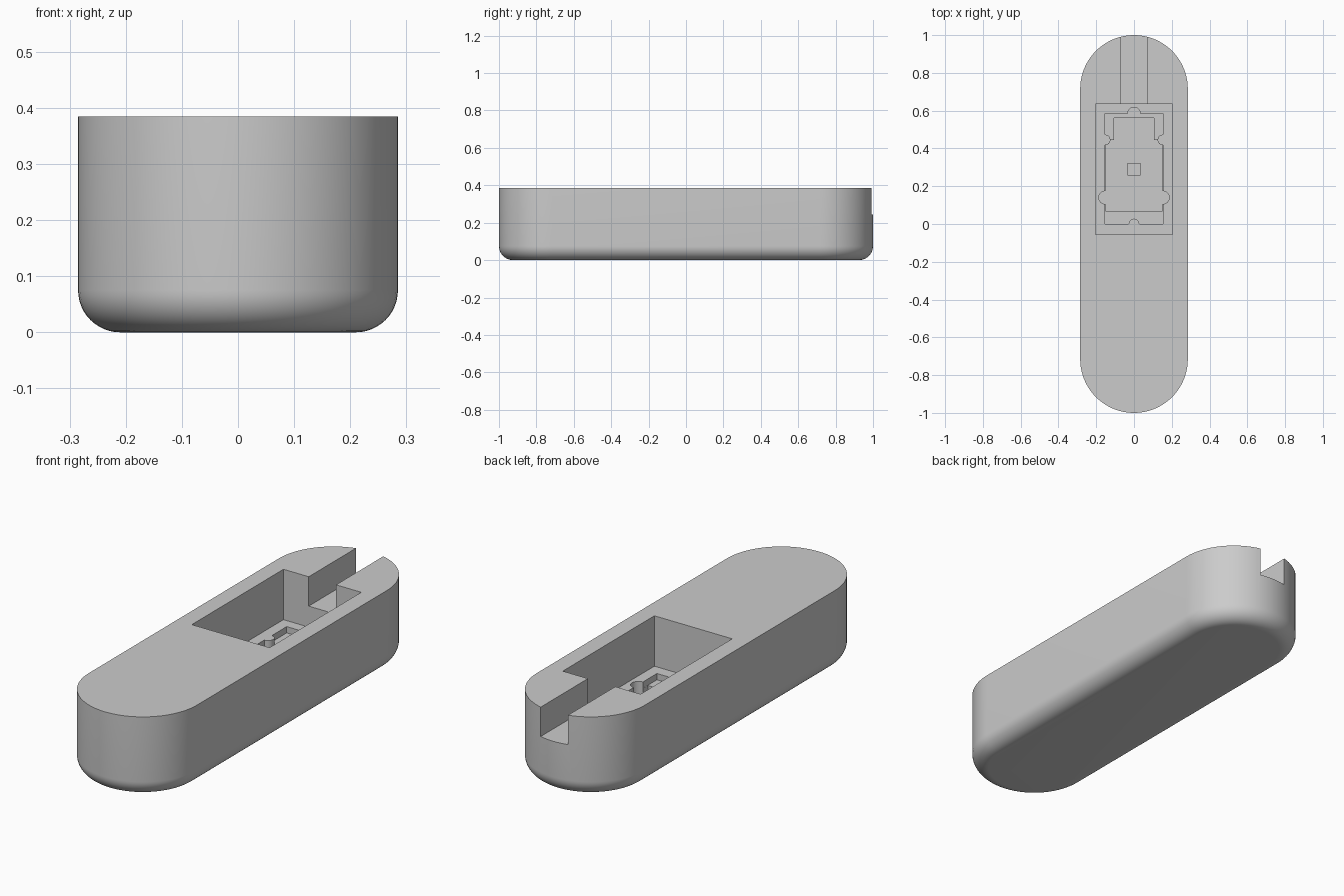
import bpy, bmesh, math
from mathutils import Matrix

cube = bpy.data.objects.get("Cube")
if cube:
    bpy.data.objects.remove(cube, do_unlink=True)

HALF_W, HALF_L, HEIGHT, FILLET = 0.285, 1.0, 0.385, 0.075
FLOOR, LEDGE, DEEP, OPEN = 0.145, 0.115, 0.085, 0.2

grey = bpy.data.materials.new("plain_grey")
grey.use_nodes = True
grey.diffuse_color = (0.6, 0.6, 0.6, 1)
grey.node_tree.nodes["Principled BSDF"].inputs["Base Color"].default_value = (0.6, 0.6, 0.6, 1)


def to_object(name, bm):
    bmesh.ops.recalc_face_normals(bm, faces=bm.faces)
    mesh = bpy.data.meshes.new(name)
    bm.to_mesh(mesh)
    bm.free()
    mesh.materials.append(grey)
    obj = bpy.data.objects.new(name, mesh)
    bpy.context.collection.objects.link(obj)
    return obj


def box(name, x, y0, y1, z0, z1):
    """Box centred on x = 0 with half width x."""
    bm = bmesh.new()
    place = Matrix.Translation((0, (y0 + y1) / 2, (z0 + z1) / 2))
    size = Matrix.Diagonal((2 * x, y1 - y0, z1 - z0, 1))
    bmesh.ops.create_cube(bm, size=1, matrix=place @ size)
    return to_object(name, bm)


def peg(name, x, y, r, z0, z1):
    bm = bmesh.new()
    bmesh.ops.create_cone(bm, cap_ends=True, segments=32, radius1=r, radius2=r,
                          depth=z1 - z0, matrix=Matrix.Translation((x, y, (z0 + z1) / 2)))
    return to_object(name, bm)


def combine(body, tool, operation):
    """Apply a boolean and remove the helper."""
    mod = body.modifiers.new(tool.name, 'BOOLEAN')
    mod.operation, mod.solver, mod.object = operation, 'EXACT', tool
    bpy.context.view_layer.objects.active = body
    bpy.ops.object.modifier_apply(modifier=mod.name)
    bpy.data.objects.remove(tool, do_unlink=True)


def stadium(radius, steps=40):
    """Outline with straight sides and half-round ends."""
    straight = HALF_L - HALF_W
    for end in (1, -1):
        for i in range(steps + 1):
            a = math.pi * i / steps
            yield end * radius * math.cos(a), end * (straight + radius * math.sin(a))


# Rounded body: stacked outlines follow the bottom fillet
bm = bmesh.new()
levels = []
for i in range(13):
    a = math.pi / 2 * i / 12
    levels.append((HALF_W - FILLET * (1 - math.sin(a)), FILLET * (1 - math.cos(a))))
levels.append((HALF_W, HEIGHT))
rings = [[bm.verts.new((x, y, z)) for x, y in stadium(r)] for r, z in levels]
for low, high in zip(rings, rings[1:]):
    for i in range(len(low)):
        j = (i + 1) % len(low)
        bm.faces.new((low[i], low[j], high[j], high[i]))
bm.faces.new(rings[0])
bm.faces.new(rings[-1])
body = to_object("body", bm)

# Stepped recess for a small board, with finger notches in its walls
combine(body, box("board_recess", 0.153, 0, 0.585, LEDGE, OPEN), 'DIFFERENCE')
combine(body, box("deep_recess", 0.152, 0.07, 0.445, DEEP, 0.13), 'DIFFERENCE')
combine(body, box("deep_neck", 0.107, 0.4, 0.56, DEEP, 0.131), 'DIFFERENCE')
combine(body, peg("end_notch", 0, 0.585, 0.033, LEDGE, 0.19), 'DIFFERENCE')
for side in (1, -1):
    combine(body, peg("side_notch", side * 0.153, 0.14, 0.034, DEEP, 0.19), 'DIFFERENCE')

# Locating posts and the square support
for x, y in ((0.153, 0.445), (-0.153, 0.445), (0, 0)):
    combine(body, peg("post", x, y, 0.028, 0.06, 0.18), 'UNION')
combine(body, box("square_support", 0.034, 0.256, 0.324, 0.06, LEDGE), 'UNION')

# Main pocket and the slot leading out of the back
combine(body, box("pocket", 0.205, -0.055, 0.635, FLOOR, 0.5), 'DIFFERENCE')
combine(body, box("cable_slot", 0.072, 0.5, 1.1, 0.245, 0.51), 'DIFFERENCE')

# Smooth sides with crisp edges
bpy.ops.object.select_all(action='DESELECT')
body.select_set(True)
bpy.context.view_layer.objects.active = body
bpy.ops.object.shade_smooth_by_angle(angle=math.radians(30))
